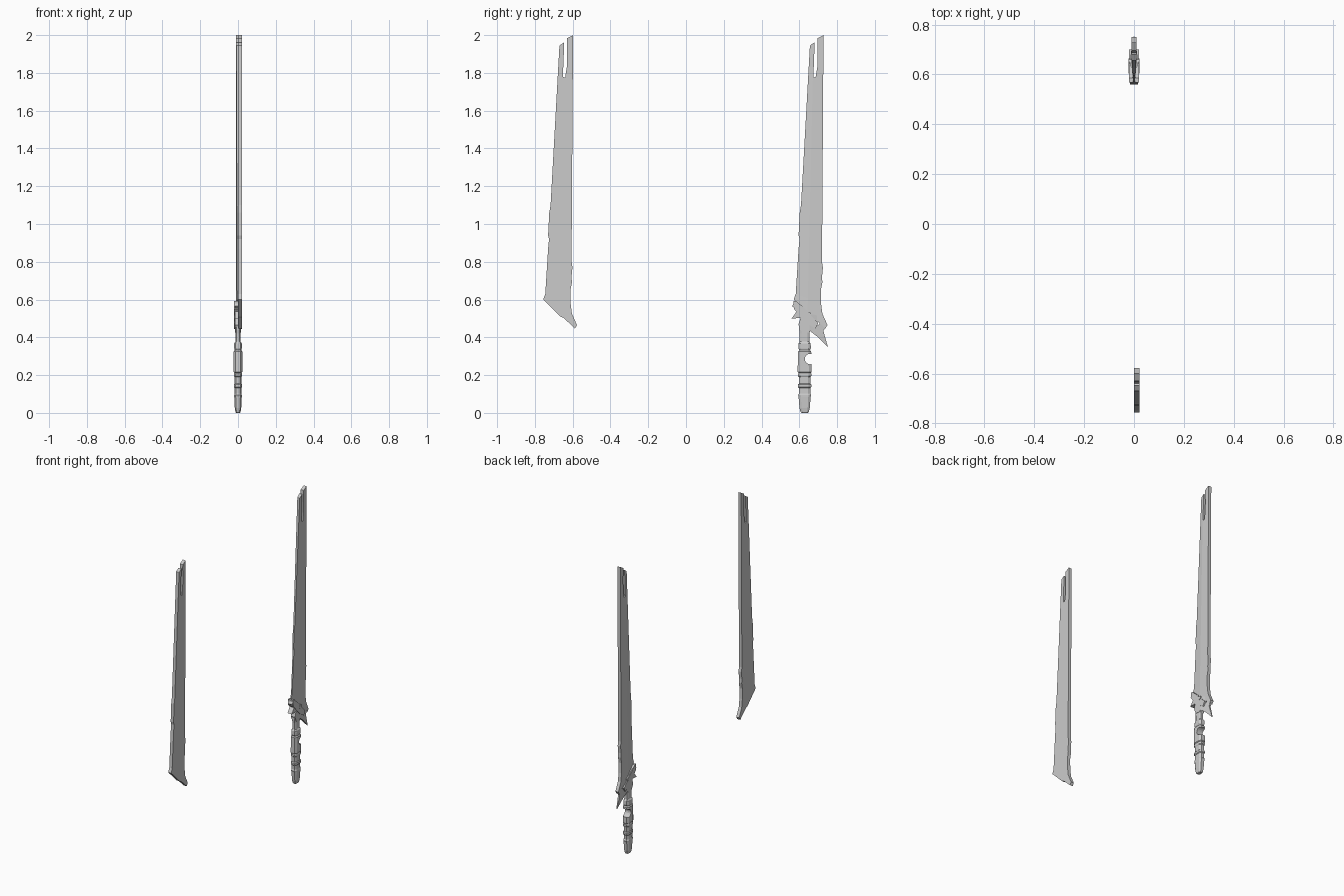
import bpy, bmesh, math
from mathutils import Vector

if "Cube" in bpy.data.objects:
    bpy.data.objects.remove(bpy.data.objects["Cube"])


def finish(bm, name):
    bmesh.ops.recalc_face_normals(bm, faces=bm.faces)
    me = bpy.data.meshes.new(name)
    bm.to_mesh(me)
    bm.free()
    ob = bpy.data.objects.new(name, me)
    bpy.context.collection.objects.link(ob)
    return ob


def plate(pts, x0, x1):
    """Extrude a (y, z) outline between two x values."""
    bm = bmesh.new()
    face = bm.faces.new([bm.verts.new((x0, y, z)) for y, z in pts])
    ext = bmesh.ops.extrude_face_region(bm, geom=[face])
    for v in ext['geom']:
        if isinstance(v, bmesh.types.BMVert):
            v.co.x = x1
    bmesh.ops.triangulate(bm, faces=[f for f in bm.faces if len(f.verts) > 4])
    return bm


def cut(ob, y, z, r, sides):
    """Drill a hole through a part along x."""
    pts = [(y + r * math.cos(2 * math.pi * i / sides),
            z + r * math.sin(2 * math.pi * i / sides)) for i in range(sides)]
    cutter = finish(plate(pts, -0.1, 0.1), "cutter")
    cutter.hide_render = True
    mod = ob.modifiers.new("hole", 'BOOLEAN')
    mod.operation, mod.object, mod.solver = 'DIFFERENCE', cutter, 'EXACT'
    bpy.context.view_layer.objects.active = ob
    bpy.ops.object.modifier_apply(modifier=mod.name)
    bpy.data.objects.remove(cutter)


# Blade outline shared by both blades: split tip, nicked edge, flared base
BLADE = [(-.598, 2.0), (-.63, 1.983), (-.631, 1.96), (-.629, 1.9), (-.631, 1.83),
         (-.640, 1.775), (-.652, 1.78), (-.648, 1.87), (-.645, 1.962),
         (-.67, 1.945), (-.717, 1.10), (-.724, 1.06), (-.730, .94),
         (-.725, .92), (-.730, .87), (-.745, .63), (-.756, .60),
         (-.665, .51), (-.648, .503), (-.588, .447), (-.577, .465),
         (-.604, .525), (-.611, .58), (-.612, .65), (-.604, .69), (-.606, .72),
         (-.601, .77), (-.606, .80), (-.602, 1.4)]
SHIFT = 1.326

finish(plate(BLADE, 0.0, 0.022), "detached_half_blade")

# Sword blade: same outline, ground down on the cutting side of a ridge line
bm = plate([(y + SHIFT, z) for y, z in BLADE], -.011, .011)
p, q = Vector((0, .645, .6)), Vector((0, .672, 1.8))
n = Vector((0, -(q.z - p.z), q.y - p.y)).normalized()
bmesh.ops.bisect_plane(bm, geom=bm.verts[:] + bm.edges[:] + bm.faces[:],
                       plane_co=p, plane_no=n, dist=1e-5)
for v in bm.verts:
    d = max(0, (v.co - p).dot(n))
    v.co.x *= max(.3, 1 - 10 * d)
finish(bm, "sword_blade")

# Guard: spiked plate whose rear prong narrows to a point
GUARD = [(.575, .59), (.562, .565), (.588, .54), (.559, .50), (.606, .502),
         (.595, .466), (.612, .43), (.65, .425), (.652, .437), (.70, .40),
         (.752, .346), (.727, .435), (.742, .452), (.715, .51), (.66, .525), (.61, .57)]
bm = plate(GUARD, -.016, .016)
for v in bm.verts:
    v.co.x *= min(1, max(.12, 1 - (v.co.y - .66) * 9))
guard = finish(bm, "guard")
for part in (guard, bpy.data.objects["sword_blade"]):
    cut(part, .699, .474, .009, 4)

# Raised diagonal band and centre boss on the guard
finish(plate([(.568, .592), (.585, .592), (.70, .475), (.685, .445), (.64, .475), (.572, .55)],
             -.02, .02), "guard_band")
finish(plate([(.65 + .014 * math.cos(i * math.pi / 4), .52 + .014 * math.sin(i * math.pi / 4))
              for i in range(8)], -.022, .022), "guard_boss")

# Handle: chamfered box sections lofted upward (z, half x, half y)
SECTIONS = [(0, .010, .016), (.006, .014, .022), (.025, .017, .027), (.085, .020, .032),
            (.095, .020, .035), (.103, .018, .030), (.132, .018, .031), (.137, .022, .036),
            (.150, .022, .036), (.155, .018, .030), (.19, .018, .031), (.195, .021, .036),
            (.207, .021, .036), (.212, .019, .032), (.217, .023, .037), (.325, .023, .035),
            (.332, .018, .028), (.342, .020, .033), (.368, .020, .032), (.377, .014, .026),
            (.42, .014, .026), (.44, .014, .029), (.48, .014, .029)]
bm = bmesh.new()
rings = []
for z, hx, hy in SECTIONS:
    c = .6
    ring = [(hx, -c * hy), (hx, c * hy), (c * hx, hy), (-c * hx, hy),
            (-hx, c * hy), (-hx, -c * hy), (-c * hx, -hy), (c * hx, -hy)]
    rings.append([bm.verts.new((x, .628 + y, z)) for x, y in ring])
for a, b in zip(rings, rings[1:]):
    for i in range(8):
        j = (i + 1) % 8
        bm.faces.new((a[i], a[j], b[j], b[i]))
bm.faces.new(rings[0])
bm.faces.new(rings[-1])
handle = finish(bm, "handle")
# Round finger notch in the rear of the grip
cut(handle, .657, .285, .028, 16)
